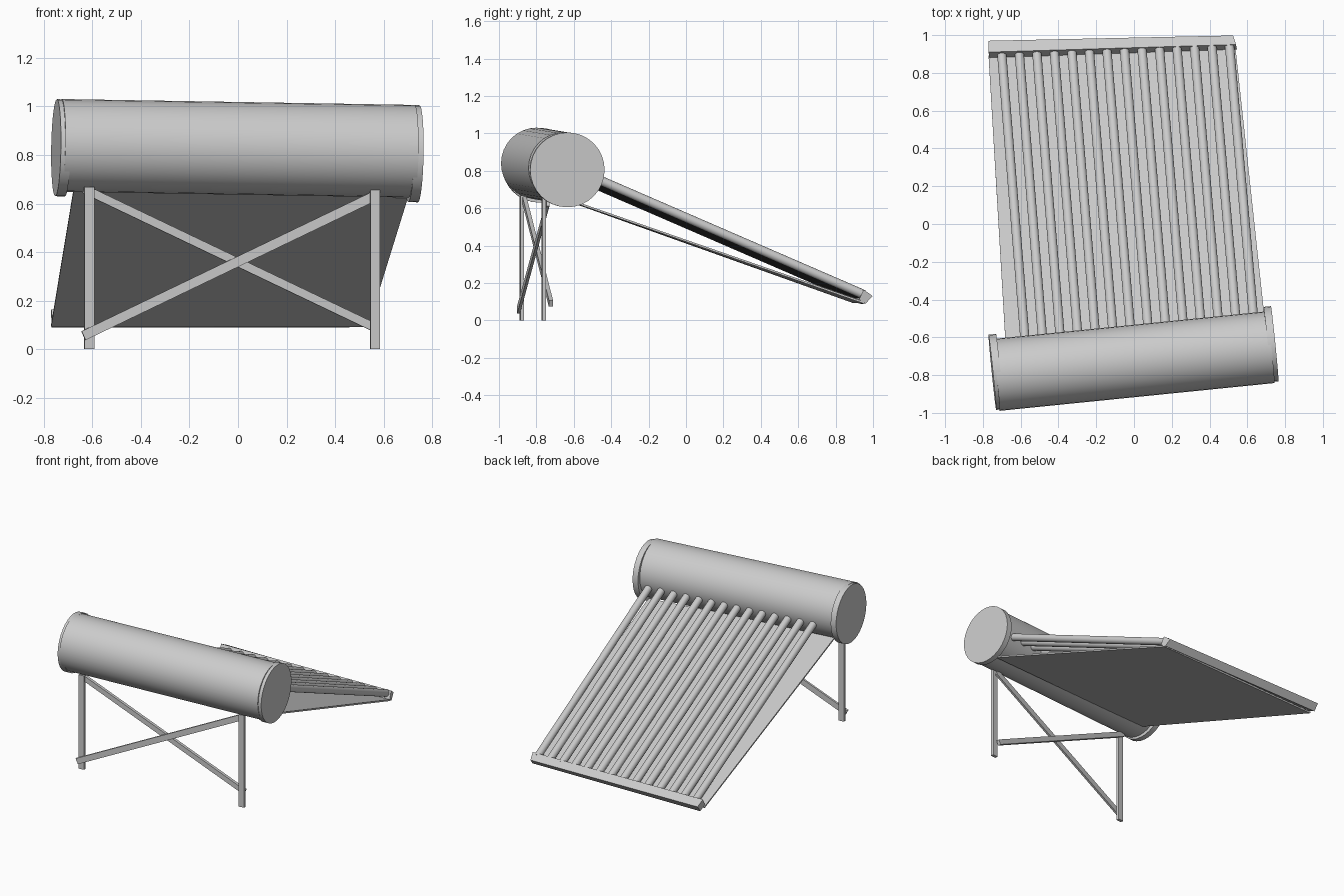
import bpy, bmesh, math
from mathutils import Vector, Matrix

if "Cube" in bpy.data.objects:
    bpy.data.objects.remove(bpy.data.objects["Cube"])


def finish(name, bm, smooth=False):
    bmesh.ops.recalc_face_normals(bm, faces=bm.faces)
    me = bpy.data.meshes.new(name)
    bm.to_mesh(me)
    bm.free()
    ob = bpy.data.objects.new(name, me)
    bpy.context.collection.objects.link(ob)
    if smooth:
        bpy.context.view_layer.objects.active = ob
        ob.select_set(True)
        bpy.ops.object.shade_smooth_by_angle(angle=math.radians(35))
        ob.select_set(False)
    return ob


def rod(name, a, b, r, sides, smooth=False):
    """Cylinder from a to b."""
    a, b = Vector(a), Vector(b)
    d = b - a
    bm = bmesh.new()
    m = Matrix.Translation((a + b) / 2) @ d.to_track_quat('Z', 'Y').to_matrix().to_4x4()
    bmesh.ops.create_cone(bm, cap_ends=True, segments=sides, radius1=r, radius2=r,
                          depth=d.length, matrix=m)
    return finish(name, bm, smooth)


def loft(name, ring_a, ring_b):
    """Solid between two matching end outlines."""
    bm = bmesh.new()
    va = [bm.verts.new(p) for p in ring_a]
    vb = [bm.verts.new(p) for p in ring_b]
    n = len(va)
    bm.faces.new(va)
    bm.faces.new(vb[::-1])
    for i in range(n):
        j = (i + 1) % n
        bm.faces.new((va[i], vb[i], vb[j], va[j]))
    return finish(name, bm)


def bar(name, a, b, side, w, t):
    """Rectangular bar from a to b; w across, t along the side direction."""
    a, b = Vector(a), Vector(b)
    d = (b - a).normalized()
    s = Vector(side)
    s = (s - d * s.dot(d)).normalized()
    u = d.cross(s)
    ring = [s * t / 2 * i + u * w / 2 * j for i, j in ((1, 1), (1, -1), (-1, -1), (-1, 1))]
    return loft(name, [a + p for p in ring], [b + p for p in ring])


# Tank with a slightly larger cap at each end
left, right = Vector((-0.75, -0.785, 0.83)), Vector((0.745, -0.634, 0.805))
axis = (right - left).normalized()
shift = Vector((0, -0.016, 0.01))
rod("tank_body", left + axis * 0.02 + shift, right - axis * 0.02 + shift, 0.191, 32, True)
rod("left_tank_cap", left, left + axis * 0.04, 0.2, 32, True)
rod("right_tank_cap", right - axis * 0.04, right, 0.2, 32, True)

# Thin reflector plate under the tubes
plate = [Vector(p) for p in ((-0.77, 0.89, 0.094), (0.535, 0.95, 0.09),
                             (0.70, -0.58, 0.622), (-0.675, -0.72, 0.668))]
loft("reflector_plate", plate, [p + Vector((0, 0.003, 0.01)) for p in plate])

# Bottom rail holding the tube ends
rail_left = [(-0.765, 0.88, 0.115), (-0.77, 0.91, 0.163), (-0.77, 0.97, 0.133), (-0.768, 0.935, 0.088)]
rail_right = [(0.545, 0.925, 0.112), (0.54, 0.95, 0.165), (0.525, 0.998, 0.13), (0.535, 0.96, 0.09)]
loft("bottom_rail", rail_left, rail_right)

# Fourteen collector tubes
top_l, top_r = Vector((-0.575, -0.64, 0.795)), Vector((0.635, -0.52, 0.775))
low_l, low_r = Vector((-0.70, 0.90, 0.128)), Vector((0.505, 0.95, 0.138))
for i in range(14):
    f = i / 13
    rod(f"collector_tube_{i + 1}", low_l.lerp(low_r, f), top_l.lerp(top_r, f), 0.025, 14, True)

# Legs, turned with the tank
across = Vector((axis.x, axis.y, 0)).normalized()
depth = Vector((-across.y, across.x, 0))
bar("left_leg", (-0.613, -0.877, 0), (-0.613, -0.877, 0.667), depth, 0.042, 0.02)
bar("right_leg", (0.565, -0.76, 0), (0.565, -0.76, 0.655), depth, 0.04, 0.02)

# Crossed braces
bar("front_cross_brace", (-0.637, -0.896, 0.055), (0.56, -0.738, 0.63), depth, 0.04, 0.015)
bar("rear_cross_brace", (-0.635, -0.868, 0.66), (0.56, -0.722, 0.09), depth, 0.035, 0.022)
